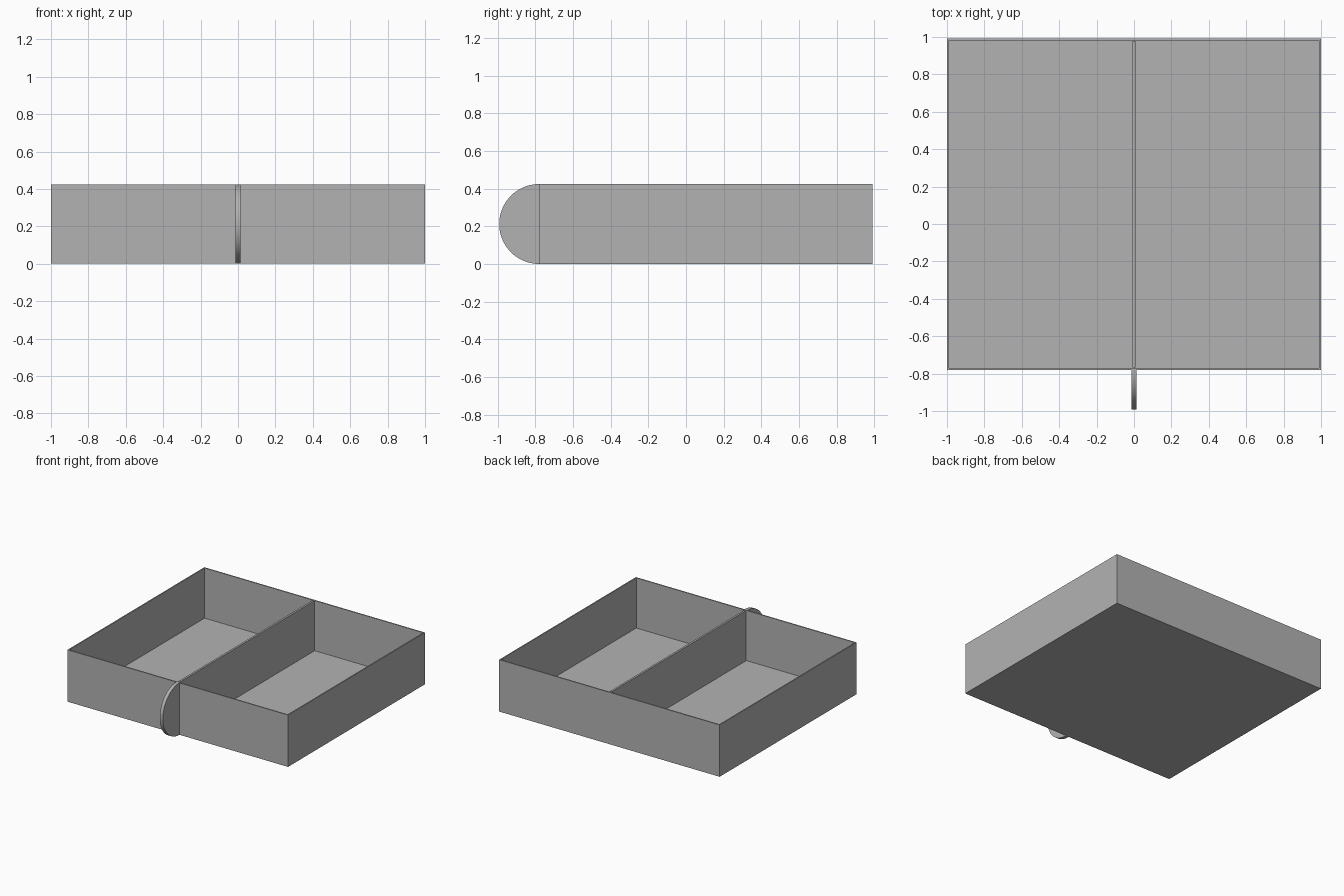
import bpy
import bmesh
import math
from mathutils import Matrix, Vector

cube = bpy.data.objects.get("Cube")
if cube:
    bpy.data.objects.remove(cube, do_unlink=True)

HEIGHT = 0.425
WALL = 0.014
FRONT, BACK = -0.78, 0.992
RADIUS = HEIGHT / 2

grey = bpy.data.materials.new("plain_grey")
grey.use_nodes = True
colour = (0.45, 0.45, 0.45, 1)
grey.diffuse_color = colour
grey.node_tree.nodes["Principled BSDF"].inputs["Base Color"].default_value = colour


def add_object(name, bm):
    bmesh.ops.recalc_face_normals(bm, faces=bm.faces)
    mesh = bpy.data.meshes.new(name)
    bm.to_mesh(mesh)
    bm.free()
    mesh.materials.append(grey)
    obj = bpy.data.objects.new(name, mesh)
    bpy.context.collection.objects.link(obj)
    return obj


def box(low, high):
    low, high = Vector(low), Vector(high)
    bm = bmesh.new()
    place = Matrix.Translation((low + high) / 2) @ Matrix.Diagonal((*(high - low), 1))
    bmesh.ops.create_cube(bm, size=1, matrix=place)
    return bm


# Open tray: inset the top face for the rim, then sink it to the floor
bm = box((-1, FRONT, 0), (1, BACK, HEIGHT))
top = max(bm.faces, key=lambda f: f.calc_center_median().z)
bmesh.ops.inset_region(bm, faces=[top], thickness=WALL)
well = bmesh.ops.extrude_face_region(bm, geom=[top])["geom"]
bmesh.ops.translate(bm, vec=(0, 0, WALL - HEIGHT),
                    verts=[v for v in well if isinstance(v, bmesh.types.BMVert)])
if top.is_valid:
    bmesh.ops.delete(bm, geom=[top], context='FACES_ONLY')
add_object("tray", bm)

# Central wall between the two compartments
add_object("divider", box((-0.008, FRONT + WALL, WALL), (0.008, BACK - WALL, HEIGHT)))

# Half-disc pull tab on the front
SEGMENTS = 40
bm = bmesh.new()
arc = []
for i in range(SEGMENTS + 1):
    a = math.pi * i / SEGMENTS
    arc.append(bm.verts.new((-WALL, FRONT - RADIUS * math.sin(a), RADIUS - RADIUS * math.cos(a))))
side = bm.faces.new(arc)
far = bmesh.ops.extrude_face_region(bm, geom=[side])["geom"]
bmesh.ops.translate(bm, vec=(2 * WALL, 0, 0),
                    verts=[v for v in far if isinstance(v, bmesh.types.BMVert)])
handle = add_object("handle", bm)
bpy.ops.object.select_all(action='DESELECT')
handle.select_set(True)
bpy.context.view_layer.objects.active = handle
bpy.ops.object.shade_smooth_by_angle(angle=math.radians(30))
